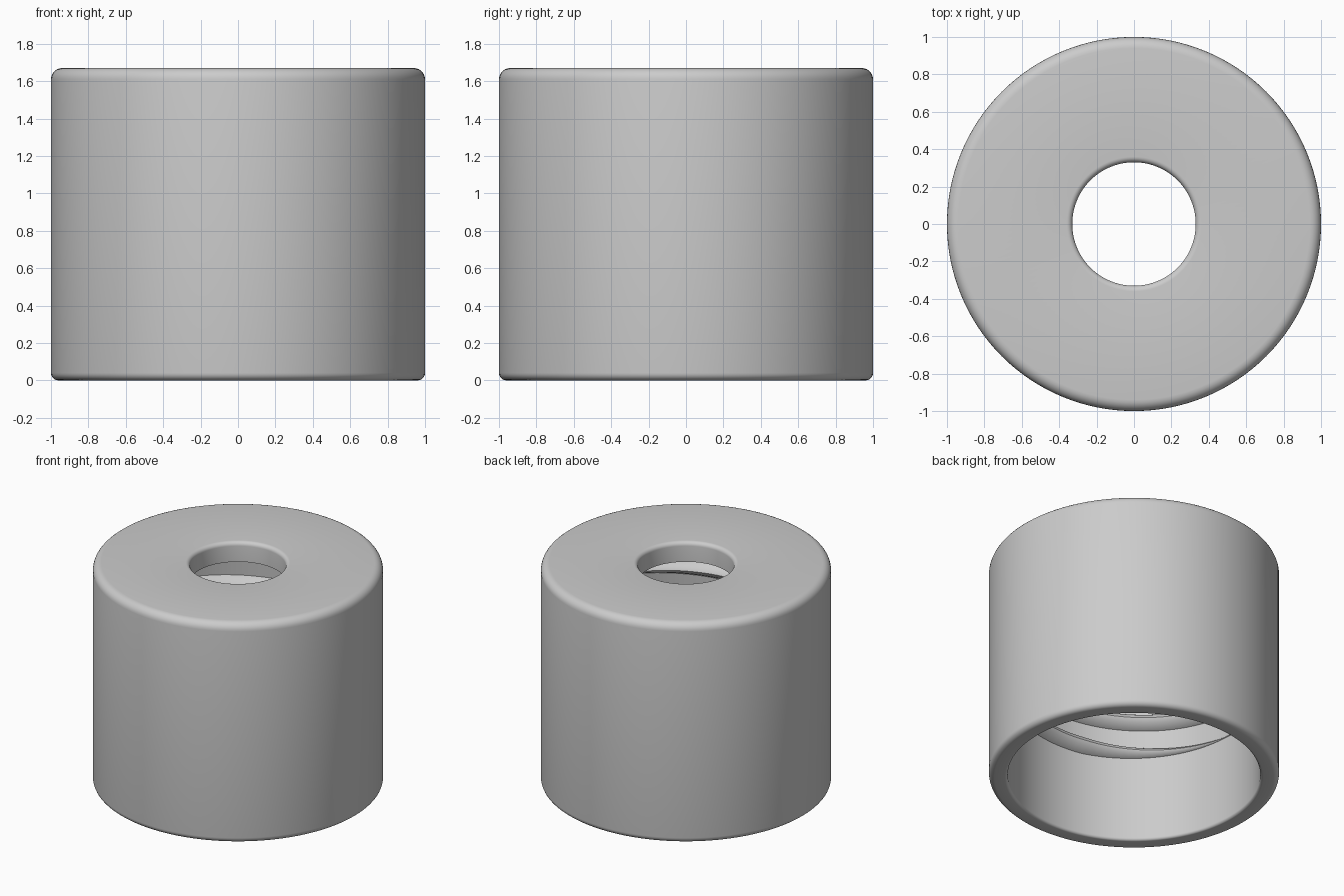
import bpy, bmesh, math
from math import sin, cos, pi, radians

if "Cube" in bpy.data.objects:
    bpy.data.objects.remove(bpy.data.objects["Cube"])

SEG = 128


def corner(r, z, rad, start, steps=6):
    """Quarter-round points about centre (r, z), turning anticlockwise."""
    return [(r + rad * cos(start + pi / 2 * i / steps),
             z + rad * sin(start + pi / 2 * i / steps)) for i in range(steps + 1)]


def make_object(name, rings, close_path):
    """Skin closed cross-section rings into one smooth object."""
    bm = bmesh.new()
    vs = [[bm.verts.new(p) for p in ring] for ring in rings]
    n, m = len(vs), len(vs[0])
    for i in range(n if close_path else n - 1):
        a, b = vs[i], vs[(i + 1) % n]
        for j in range(m):
            k = (j + 1) % m
            bm.faces.new((a[j], b[j], b[k], a[k]))
    if not close_path:
        bm.faces.new(vs[0])
        bm.faces.new(vs[-1])
    bmesh.ops.recalc_face_normals(bm, faces=bm.faces)
    mesh = bpy.data.meshes.new(name)
    bm.to_mesh(mesh)
    bm.free()
    obj = bpy.data.objects.new(name, mesh)
    bpy.context.collection.objects.link(obj)
    bpy.ops.object.select_all(action='DESELECT')
    obj.select_set(True)
    bpy.context.view_layer.objects.active = obj
    bpy.ops.object.shade_smooth_by_angle(angle=radians(40))
    return obj


def spin(r, z, a):
    return (r * cos(a), r * sin(a), z)


# Hollow cap: thin wall, open bottom, lid with a round hole
H, WALL, HOLE, LID = 1.67, 0.87, 0.33, 1.52
profile = (corner(0.96, 0.04, 0.04, -pi / 2)               # outer bottom edge
           + corner(0.94, H - 0.06, 0.06, 0)               # outer top edge
           + corner(HOLE + 0.03, H - 0.03, 0.03, pi / 2)   # hole edge
           + [(HOLE, LID)]                                 # underside of lid
           + corner(WALL - 0.04, LID - 0.04, 0.04, 0)[::-1]
           + corner(WALL + 0.02, 0.02, 0.02, pi))          # inner bottom edge
make_object("cap_shell",
            [[spin(r, z, 2 * pi * i / SEG) for r, z in profile] for i in range(SEG)],
            True)

# Raised screw thread inside the wall, tapering into it at both ends
PITCH, TURNS, STEPS = 0.24, 2.5, 240
section = [(0.02, -0.07), (0.0, -0.065), (-0.06, -0.03), (-0.075, 0.0),
           (-0.06, 0.03), (0.0, 0.065), (0.02, 0.07)]
rings = []
for i in range(STEPS + 1):
    t = i / STEPS
    a = pi + 2 * pi * TURNS * t
    fade = max(0.05, min(1, t * 12, (1 - t) * 12))
    zc = 0.66 + PITCH * TURNS * t
    rings.append([spin(WALL + (d * fade if d < 0 else d), zc + h * fade, a)
                  for d, h in section])
make_object("inner_thread", rings, False)
